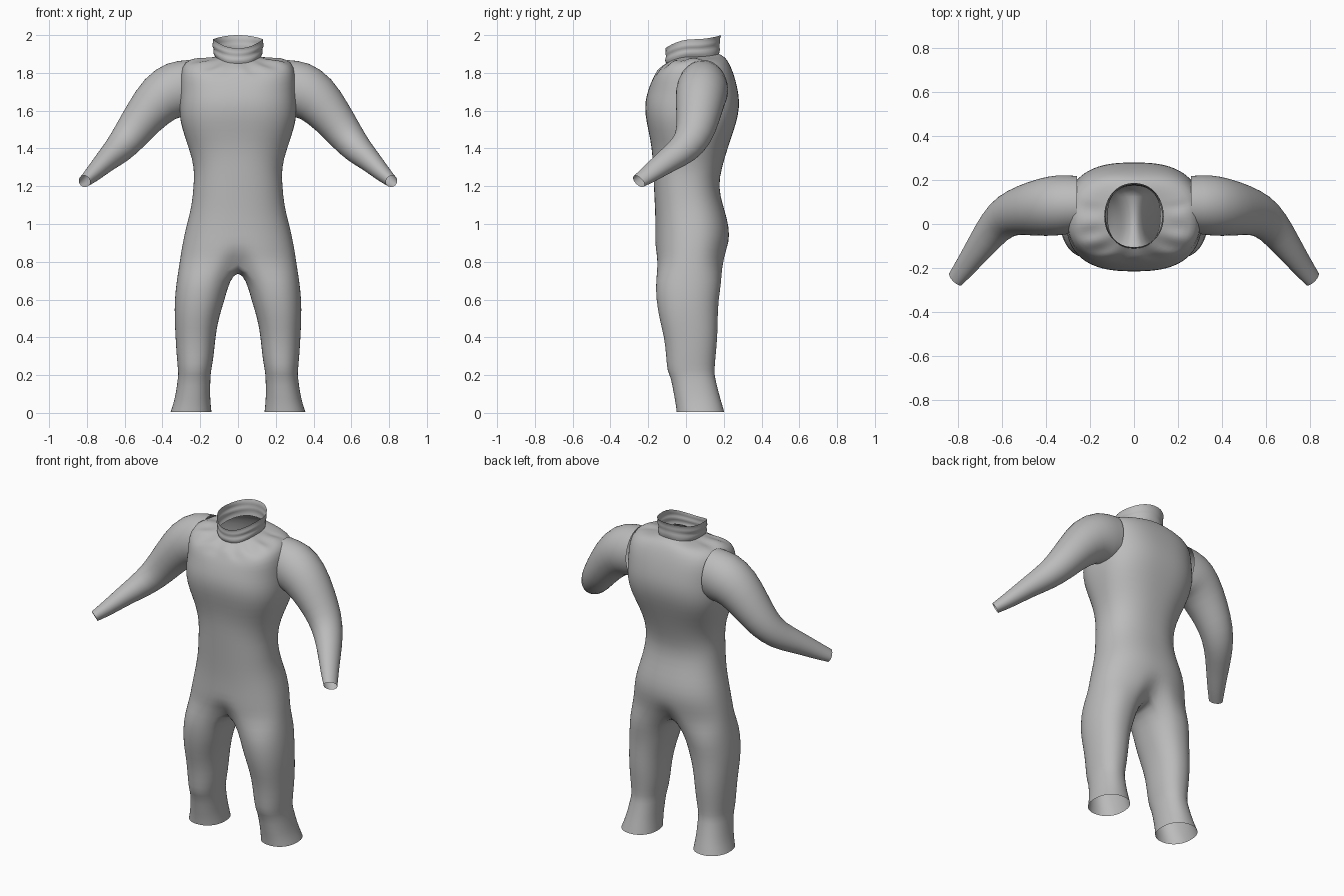
import bpy, bmesh, math
from mathutils import Vector

cube = bpy.data.objects.get("Cube")
if cube:
    bpy.data.objects.remove(cube)

N = 48            # points around the torso
HALF = N // 2
INNER = 10        # segments along the crotch line

fabric = bpy.data.materials.new("grey fabric")
fabric.use_nodes = True
grey = (0.5, 0.5, 0.5, 1)
fabric.diffuse_color = grey
fabric.node_tree.nodes["Principled BSDF"].inputs["Base Color"].default_value = grey


def power(value, n):
    return math.copysign(abs(value) ** (2 / n), value)


def torso_ring(width, front, back, z_front, z_side, z_back, n=2.4, pleat=0.0, cleft=0.0):
    """Rounded ring that starts at the front centre and may rise or dip front and back."""
    points = []
    mid, depth = (front + back) / 2, (back - front) / 2
    for i in range(N):
        a = math.tau * i / N
        s, c = math.sin(a), math.cos(a)
        x = width * power(s, n)
        y = -depth * power(c, n)
        y *= 1 - cleft * math.exp(-(x / 0.06) ** 2)
        z = z_side + ((z_front if c > 0 else z_back) - z_side) * c * c
        if c > -0.3:
            z += pleat * (1 if i % 4 < 2 else -1)
        points.append((x, mid + y, z))
    return points


def add_ring(bm, points):
    return [bm.verts.new(p) for p in points]


def bridge(bm, a, b):
    for i in range(len(a)):
        j = (i + 1) % len(a)
        bm.faces.new((a[i], a[j], b[j], b[i]))


def loft(bm, rings):
    for a, b in zip(rings, rings[1:]):
        bridge(bm, a, b)


def finish(bm, name):
    bmesh.ops.recalc_face_normals(bm, faces=bm.faces[:])
    mesh = bpy.data.meshes.new(name)
    bm.to_mesh(mesh)
    bm.free()
    for face in mesh.polygons:
        face.use_smooth = True
    obj = bpy.data.objects.new(name, mesh)
    bpy.context.collection.objects.link(obj)
    mesh.materials.append(fabric)
    sub = obj.modifiers.new("smooth", 'SUBSURF')
    sub.levels = sub.render_levels = 1
    return obj


# Torso: height, half width, front, back
TORSO = [
    (0.86, 0.3, -0.165, 0.218), (0.94, 0.285, -0.163, 0.232),
    (1.02, 0.265, -0.162, 0.22), (1.1, 0.245, -0.165, 0.195),
    (1.2, 0.235, -0.17, 0.17), (1.3, 0.23, -0.175, 0.19),
    (1.4, 0.26, -0.18, 0.22), (1.5, 0.295, -0.2, 0.255),
    (1.58, 0.312, -0.217, 0.278), (1.65, 0.31, -0.217, 0.283),
    (1.71, 0.307, -0.2, 0.275),
]
NECK = (0.12, -0.105, 0.175, 1.85, 1.885, 1.9)

bm = bmesh.new()
split = add_ring(bm, torso_ring(0.31, -0.16, 0.205, 0.8, 0.79, 0.79, cleft=0.3))
rings = [split]
for z, w, f, b in TORSO:
    rings.append(add_ring(bm, torso_ring(w, f, b, z, z, z, 2.6 if z > 1.4 else 2.3)))
# Shoulder slope and the pleated yoke
for spec in [
    (0.306, -0.185, 0.255, 1.75, 1.8, 1.79, 2.7),
    (0.285, -0.172, 0.23, 1.775, 1.86, 1.85, 2.6),
    (0.225, -0.16, 0.21, 1.795, 1.875, 1.878, 2.3, 0.007),
    (0.18, -0.145, 0.195, 1.82, 1.875, 1.89, 2.1, 0.004),
    NECK,
]:
    rings.append(add_ring(bm, torso_ring(*spec)))
loft(bm, rings)

# Legs: height, inner, outer, front, back
LEG = [
    (0.7, 0.045, 0.325, -0.162, 0.19), (0.6, 0.07, 0.336, -0.158, 0.172),
    (0.5, 0.103, 0.336, -0.142, 0.168), (0.4, 0.12, 0.331, -0.115, 0.167),
    (0.3, 0.128, 0.325, -0.105, 0.157), (0.22, 0.143, 0.317, -0.1, 0.15),
    (0.19, 0.146, 0.317, -0.08, 0.153), (0.1, 0.148, 0.33, -0.065, 0.175),
    (0.05, 0.145, 0.342, -0.055, 0.19), (0.005, 0.14, 0.357, -0.05, 0.203),
]
p_front, p_back = split[0].co, split[HALF].co
crotch = []
for k in range(1, INNER):
    t = k / INNER
    p = p_back.lerp(p_front, t)
    p.z -= 0.04 * math.sin(math.pi * t)
    crotch.append(bm.verts.new(p))

# The outer part of each leg ring continues the half torso ring
START = 0.75
angles = [-START + (math.pi + 2 * START) * i / HALF for i in range(HALF + 1)]
angles += [math.pi + START + (math.pi - 2 * START) * k / INNER for k in range(1, INNER)]
for side in (1, -1):
    top = [split[(side * i) % N] for i in range(HALF + 1)] + crotch
    leg = [top]
    for z, inner, outer, f, b in LEG:
        cx, rx, cy, ry = (inner + outer) / 2, (outer - inner) / 2, (f + b) / 2, (b - f) / 2
        leg.append(add_ring(bm, [
            (side * (cx + rx * power(math.sin(a), 2.2)), cy - ry * power(math.cos(a), 2.2), z)
            for a in angles]))
    loft(bm, leg)
finish(bm, "bodysuit")

# Standing collar with soft folds
bm = bmesh.new()
loft(bm, [add_ring(bm, torso_ring(*spec)) for spec in [
    NECK,
    (0.136, -0.115, 0.182, 1.868, 1.908, 1.925, 2.1),
    (0.124, -0.103, 0.175, 1.885, 1.925, 1.945, 2.1),
    (0.14, -0.112, 0.182, 1.902, 1.942, 1.962, 2.1),
    (0.132, -0.106, 0.178, 1.915, 1.958, 1.98, 2.1),
    (0.134, -0.11, 0.187, 1.93, 1.978, 2.0, 2.1),
]])
finish(bm, "collar")

# Sleeves: centre x, y, z, radius in elevation, radius in depth
SLEEVE = [
    (0.26, 0.09, 1.72, 0.15, 0.13), (0.33, 0.088, 1.712, 0.157, 0.14),
    (0.41, 0.077, 1.672, 0.137, 0.135), (0.5, 0.064, 1.565, 0.11, 0.116),
    (0.57, 0.045, 1.47, 0.095, 0.1), (0.63, -0.005, 1.395, 0.08, 0.085),
    (0.7, -0.1, 1.335, 0.06, 0.068), (0.765, -0.19, 1.267, 0.045, 0.053),
    (0.813, -0.25, 1.226, 0.032, 0.042),
]
SIDES = 24
for side, name in ((1, "left_sleeve"), (-1, "right_sleeve")):
    bm = bmesh.new()
    centres = [Vector(s[:3]) for s in SLEEVE]
    rings = []
    for i, (c, s) in enumerate(zip(centres, SLEEVE)):
        along = centres[min(i + 1, len(centres) - 1)] - centres[max(i - 1, 0)]
        if i == 0:
            along = Vector((1, 0, 0))
        along.normalize()
        across = along.cross(Vector((0, 1, 0))).normalized()
        depth = along.cross(across)
        ring = []
        for k in range(SIDES):
            a = math.tau * k / SIDES
            p = c + across * s[3] * math.cos(a) + depth * s[4] * math.sin(a)
            ring.append((side * p.x, p.y, p.z))
        rings.append(add_ring(bm, ring))
    loft(bm, rings)
    finish(bm, name)
